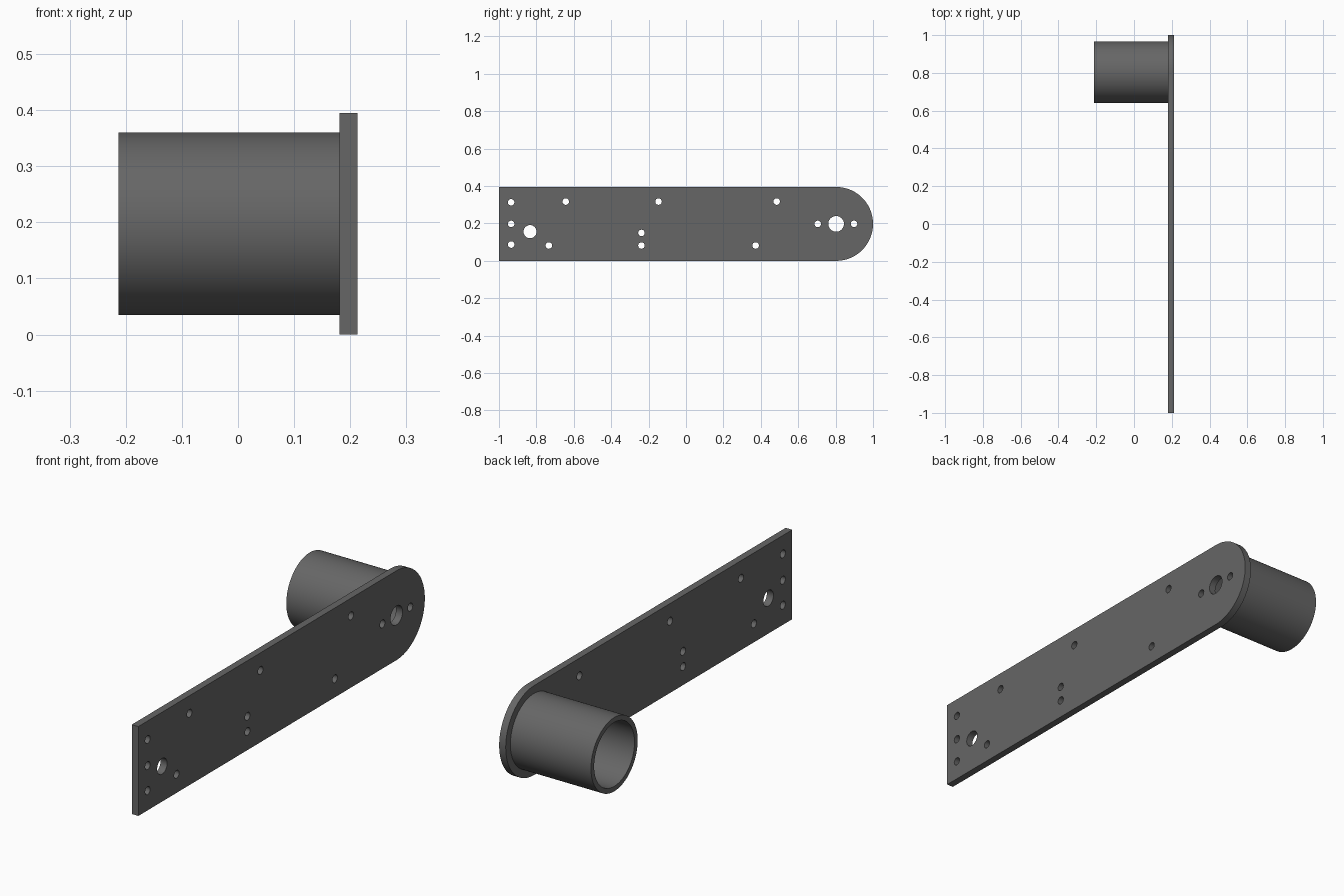
import bpy, bmesh, math
from mathutils import Matrix

if "Cube" in bpy.data.objects:
    bpy.data.objects.remove(bpy.data.objects["Cube"])

# Main dimensions
PLATE_X0, PLATE_X1 = 0.181, 0.213
TUBE_X0 = -0.213
HEIGHT = 0.395
MID = HEIGHT / 2
END_Y = 1 - MID            # centre of the rounded end

grey = bpy.data.materials.new("dark_grey")
grey.diffuse_color = (0.133, 0.133, 0.133, 1)
grey.use_nodes = True
grey.node_tree.nodes["Principled BSDF"].inputs["Base Color"].default_value = grey.diffuse_color


def circle(y, z, r, n):
    return [(y + r * math.cos(2 * math.pi * i / n),
             z + r * math.sin(2 * math.pi * i / n)) for i in range(n)]


def extruded(name, loops, x0, x1):
    """Fill the first loop, leave the other loops as holes, extrude along x."""
    curve = bpy.data.curves.new(name + "_profile", "CURVE")
    curve.dimensions = "2D"
    curve.fill_mode = "BOTH"
    curve.extrude = (x1 - x0) / 2
    for pts in loops:
        s = curve.splines.new("POLY")
        s.points.add(len(pts) - 1)
        for p, (y, z) in zip(s.points, pts):
            p.co = (y, z, 0, 1)
        s.use_cyclic_u = True
    helper = bpy.data.objects.new(name + "_helper", curve)
    bpy.context.collection.objects.link(helper)
    deps = bpy.context.evaluated_depsgraph_get()
    mesh = bpy.data.meshes.new_from_object(helper.evaluated_get(deps))
    bpy.data.objects.remove(helper)
    # Profile plane becomes y-z, extrusion runs along x
    mesh.transform(Matrix(((0, 0, 1, (x0 + x1) / 2), (1, 0, 0, 0),
                           (0, 1, 0, 0), (0, 0, 0, 1))))
    bm = bmesh.new()
    bm.from_mesh(mesh)
    bmesh.ops.remove_doubles(bm, verts=bm.verts, dist=1e-5)
    bmesh.ops.recalc_face_normals(bm, faces=bm.faces)
    bm.to_mesh(mesh)
    bm.free()
    mesh.name = name
    mesh.materials.clear()
    mesh.materials.append(grey)
    obj = bpy.data.objects.new(name, mesh)
    bpy.context.collection.objects.link(obj)
    bpy.ops.object.select_all(action="DESELECT")
    obj.select_set(True)
    bpy.context.view_layer.objects.active = obj
    bpy.ops.object.shade_smooth_by_angle(angle=math.radians(30))
    return obj


# Flat arm: square at one end, rounded at the other, drilled through
outline = [(-1, HEIGHT), (-1, 0)]
for i in range(49):
    a = -math.pi / 2 + math.pi * i / 48
    outline.append((END_Y + MID * math.cos(a), MID + MID * math.sin(a)))

small_holes = [(-0.935, 0.313), (-0.935, MID), (-0.935, 0.087),
               (-0.733, 0.082), (-0.643, 0.317), (-0.238, 0.149),
               (-0.238, 0.082), (-0.147, 0.317), (0.372, 0.082),
               (0.485, 0.317), (END_Y - 0.098, MID), (END_Y + 0.096, MID)]
holes = [circle(y, z, 0.0175, 24) for y, z in small_holes]
holes.append(circle(-0.834, 0.156, 0.035, 32))
holes.append(circle(END_Y, MID, 0.042, 32))
extruded("arm_plate", [outline] + holes, PLATE_X0, PLATE_X1)

# Open tube standing on the inner face of the rounded end
extruded("tube", [circle(END_Y + 0.002, MID, 0.163, 96),
                  circle(END_Y + 0.002, MID, 0.141, 96)], TUBE_X0, PLATE_X0)
